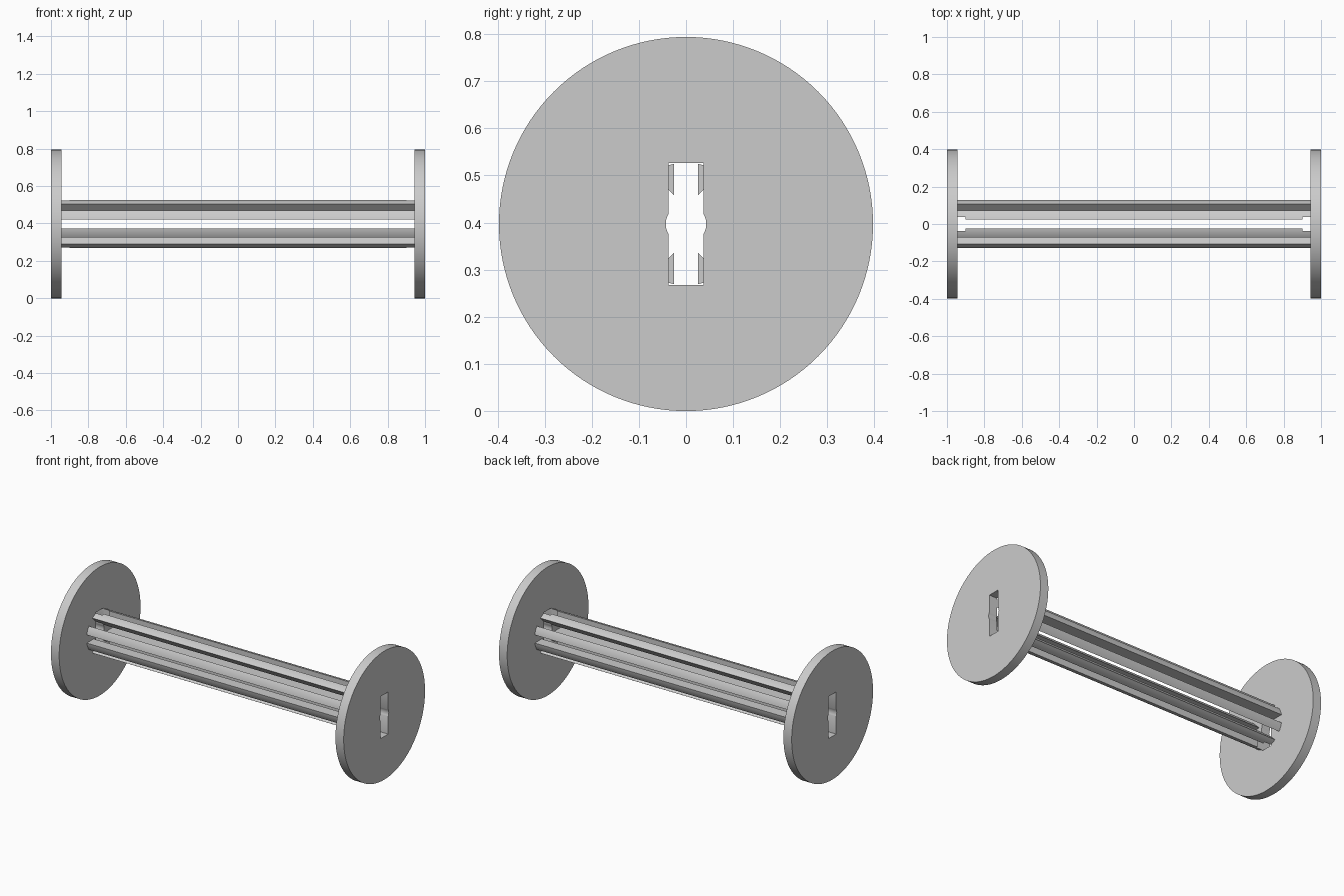
import bpy
import bmesh
from math import sin, cos, asin, tan, pi, radians

CENTRE_Z = 0.397    # axle height, equal to the flange radius
FLANGE_INNER = 0.944
CORE_R = 0.13
HALF_GAP = 0.025    # half width of the gaps between the core ribs
SLOT_Y, SLOT_Z, HUB_R, SLOT_END = 0.037, 0.13, 0.043, 0.9

if "Cube" in bpy.data.objects:
    bpy.data.objects.remove(bpy.data.objects["Cube"])

grey = bpy.data.materials.new("light grey")
grey.use_nodes = True
grey.diffuse_color = (0.6, 0.6, 0.6, 1)
grey.node_tree.nodes["Principled BSDF"].inputs["Base Color"].default_value = (0.6, 0.6, 0.6, 1)


def prism(name, profile, x0, x1):
    """Extrude a (y, z) profile around the axle along x."""
    bm = bmesh.new()
    face = bm.faces.new([bm.verts.new((x0, y, z + CENTRE_Z)) for y, z in profile])
    new = bmesh.ops.extrude_face_region(bm, geom=[face])["geom"]
    verts = [v for v in new if isinstance(v, bmesh.types.BMVert)]
    bmesh.ops.translate(bm, verts=verts, vec=(x1 - x0, 0, 0))
    bmesh.ops.recalc_face_normals(bm, faces=bm.faces)
    mesh = bpy.data.meshes.new(name)
    bm.to_mesh(mesh)
    bm.free()
    mesh.materials.append(grey)
    obj = bpy.data.objects.new(name, mesh)
    bpy.context.collection.objects.link(obj)
    return obj


def arc(radius, start, end, steps):
    angles = [start + (end - start) * i / steps for i in range(steps + 1)]
    return [(radius * cos(a), radius * sin(a)) for a in angles]


def activate(obj):
    bpy.ops.object.select_all(action="DESELECT")
    obj.select_set(True)
    bpy.context.view_layer.objects.active = obj


def cut(obj, cutter):
    mod = obj.modifiers.new("slot", "BOOLEAN")
    mod.operation = "DIFFERENCE"
    mod.solver = "EXACT"
    mod.object = cutter
    activate(obj)
    bpy.ops.object.modifier_apply(modifier=mod.name)


# Key-shaped slot: tall rectangle with a round bulge at the axle
bulge = asin((HUB_R**2 - SLOT_Y**2) ** 0.5 / HUB_R)
half = [(SLOT_Y, -SLOT_Z)] + arc(HUB_R, -bulge, bulge, 8) + [(SLOT_Y, SLOT_Z)]
slot_profile = half + [(-y, -z) for y, z in half]
cutters = {
    "left": prism("left_slot_cutter", slot_profile, SLOT_END, 1.1),
    "right": prism("right_slot_cutter", slot_profile, -1.1, -SLOT_END),
}

parts = []

# End flanges
for side, sign in (("left", 1), ("right", -1)):
    disc = prism(side + "_flange", arc(CENTRE_Z, 0, 2 * pi, 128)[:-1],
                 sign * FLANGE_INNER, sign)
    cut(disc, cutters[side])
    parts.append(disc)

# Eight wedge ribs forming the slotted core
edge = asin(HALF_GAP / CORE_R)
wedge = [(HALF_GAP / tan(pi / 8), HALF_GAP)] + arc(CORE_R, edge, pi / 4 - edge, 6)
for i in range(8):
    c, s = cos(i * pi / 4), sin(i * pi / 4)
    profile = [(y * c - z * s, y * s + z * c) for y, z in wedge]
    rib = prism("core_rib_%d" % (i + 1), profile, -FLANGE_INNER, FLANGE_INNER)
    # Ribs beside the upright gap are notched where the slot runs in
    if i in (1, 2, 5, 6):
        for cutter in cutters.values():
            cut(rib, cutter)
    parts.append(rib)

for cutter in cutters.values():
    bpy.data.objects.remove(cutter)

for part in parts:
    activate(part)
    bpy.ops.object.shade_smooth_by_angle(angle=radians(30))
